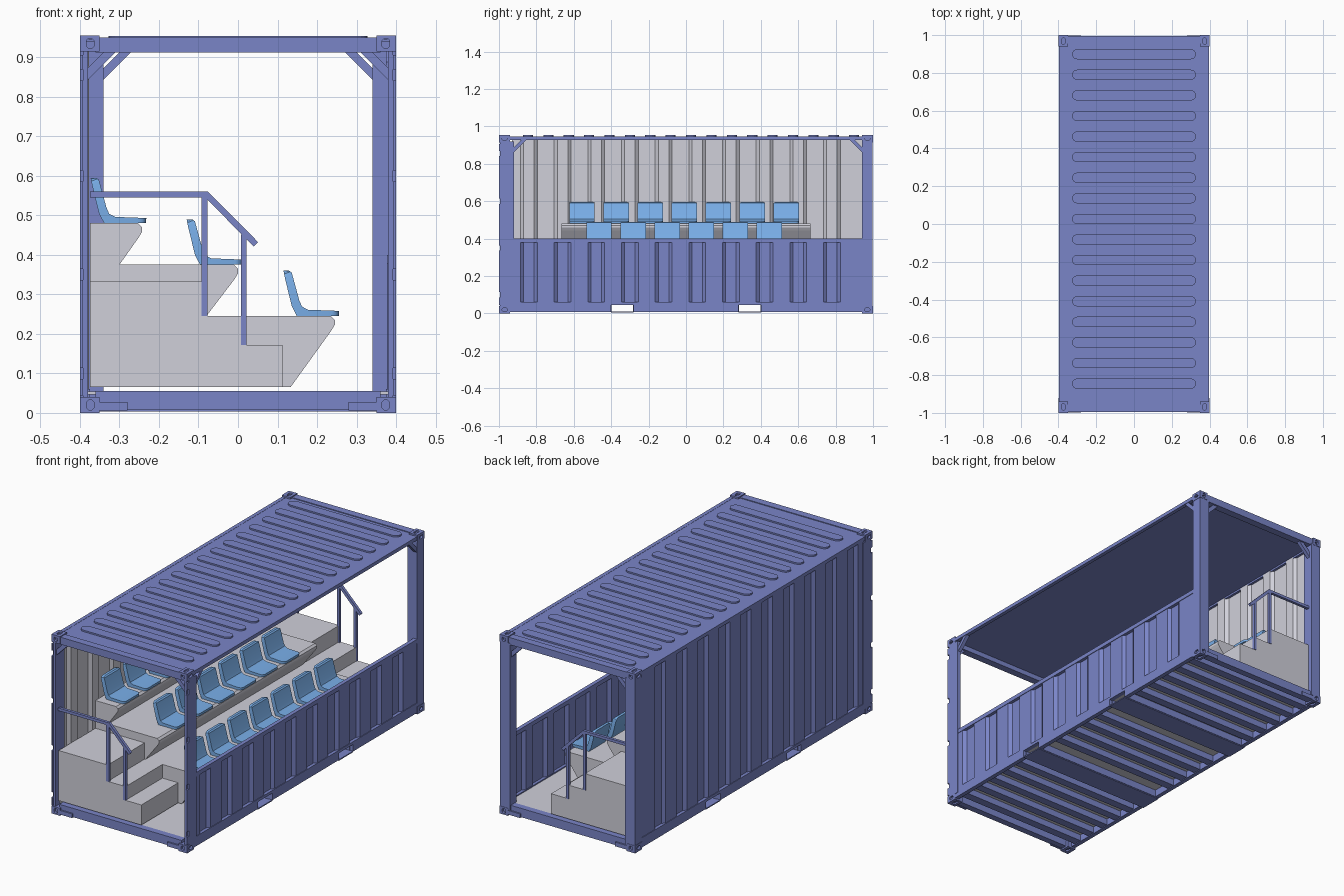
import bpy, bmesh, math

cube = bpy.data.objects.get("Cube")
if cube:
    bpy.data.objects.remove(cube, do_unlink=True)


def material(name, rgb):
    m = bpy.data.materials.new(name)
    m.use_nodes = True
    m.diffuse_color = (*rgb, 1)
    m.node_tree.nodes["Principled BSDF"].inputs["Base Color"].default_value = (*rgb, 1)
    return m


BLUE = material("container_blue", (0.195, 0.235, 0.575))
GREY = material("light_grey", (0.63, 0.63, 0.70))
SEAT = material("seat_blue", (0.20, 0.445, 0.85))
BOTH = (-1, 1)


class Part:
    """Collects boxes and extruded profiles into one object."""

    def __init__(self):
        self.bm = bmesh.new()

    def prism(self, pts, axis, a, b):
        place = {"x": lambda p, t: (t, p[0], p[1]),
                 "y": lambda p, t: (p[0], t, p[1]),
                 "z": lambda p, t: (p[0], p[1], t)}[axis]
        lo = [self.bm.verts.new(place(p, a)) for p in pts]
        hi = [self.bm.verts.new(place(p, b)) for p in pts]
        self.bm.faces.new(lo)
        self.bm.faces.new(hi[::-1])
        n = len(pts)
        for i in range(n):
            j = (i + 1) % n
            self.bm.faces.new((lo[i], hi[i], hi[j], lo[j]))

    def box(self, x0, x1, y0, y1, z0, z1):
        self.prism([(x0, y0), (x1, y0), (x1, y1), (x0, y1)], "z", z0, z1)

    def finish(self, name, *mats):
        bmesh.ops.recalc_face_normals(self.bm, faces=self.bm.faces[:])
        me = bpy.data.meshes.new(name)
        self.bm.to_mesh(me)
        self.bm.free()
        for m in mats:
            me.materials.append(m)
        ob = bpy.data.objects.new(name, me)
        bpy.context.collection.objects.link(ob)
        return ob


def stadium(cx, cy, half, r, steps=8):
    """Slot outline, long in its first coordinate."""
    pts = []
    for side in BOTH:
        for i in range(steps + 1):
            a = math.pi * (i / steps - 0.5) + (math.pi if side < 0 else 0)
            pts.append((cx + side * half + r * math.cos(a), cy + r * math.sin(a)))
    return pts


def swap(pts):
    return [(q, p) for p, q in pts]


# Corner castings with lifting slots
castings, slots = Part(), Part()
for sx in BOTH:
    for sy in BOTH:
        for z0, z1, face in ((0, 0.04, 0), (0.915, 0.955, 0.955)):
            castings.box(sx * 0.35, sx * 0.4, sy * 0.94, sy, z0, z1)
            zc = (z0 + z1) / 2
            slots.prism(swap(stadium(zc, sx * 0.374, 0.003, 0.010)), "y", sy * 0.988, sy * 1.01)
            slots.prism(stadium(sy * 0.97, zc, 0.005, 0.009), "x", sx * 0.39, sx * 0.41)
            slots.prism(swap(stadium(sy * 0.968, sx * 0.374, 0.008, 0.009)), "z", face - 0.008, face + 0.008)
casting_ob = castings.finish("corner_castings", BLUE)
slot_ob = slots.finish("slot_cutter", BLUE)
slot_ob.hide_render = True
cut = casting_ob.modifiers.new("slots", "BOOLEAN")
cut.operation, cut.object, cut.solver = "DIFFERENCE", slot_ob, "EXACT"
bpy.context.view_layer.update()
cut_mesh = bpy.data.meshes.new_from_object(
    casting_ob.evaluated_get(bpy.context.evaluated_depsgraph_get()))
casting_ob.modifiers.clear()
casting_ob.data = cut_mesh
bpy.data.objects.remove(slot_ob, do_unlink=True)

# Posts: slim notched ones at the front, square ones at the back
front_posts, back_posts = Part(), Part()
for s in BOTH:
    front_posts.box(s * 0.38, s * 0.392, -0.995, -0.92, 0.03, 0.92)
    front_posts.box(s * 0.392, s * 0.4, -0.985, -0.92, 0.03, 0.92)
    notches = [0.1, 0.35, 0.6, 0.855]
    for lo, hi in zip([0.03] + notches, notches + [0.92]):
        front_posts.box(s * 0.392, s * 0.4, -1, -0.985, lo + 0.014, hi - 0.014)
    back_posts.box(s * 0.34, s * 0.398, 0.94, 0.998, 0.03, 0.92)
front_posts.finish("front_posts", BLUE)
back_posts.finish("back_posts", BLUE)

# End beams and diagonal corner braces
beams, braces = Part(), Part()
for s in BOTH:
    beams.box(-0.36, 0.36, s * 0.955, s * 0.995, 0.912, 0.95)
    beams.box(-0.36, 0.36, s * 0.955, s * 0.99, 0.008, 0.055)
    for sx in BOTH:
        beams.box(sx * 0.28, sx * 0.355, s * 0.985, s * 0.998, 0.006, 0.028)
        edge = 0.38 if s < 0 else 0.34
        drop = 0.072
        braces.prism([(sx * edge, 0.915 - drop), (sx * (edge - drop), 0.915),
                      (sx * (edge - drop + 0.03), 0.915), (sx * edge, 0.945 - drop)],
                     "y", s * 0.965, s * 0.985)
    corner = -0.92 if s < 0 else 0.94
    braces.prism([(corner, 0.862), (corner - s * 0.072, 0.934),
                  (corner - s * 0.046, 0.934), (corner, 0.888)], "x", 0.375, 0.395)
beams.finish("end_beams", BLUE)
braces.finish("corner_braces", BLUE)

# Side rails, broken at the forklift pockets
rails = Part()
for s in BOTH:
    rails.box(s * 0.375, s * 0.398, -0.95, 0.95, 0.045, 0.06)
    for y0, y1 in ((-0.95, -0.4), (-0.28, 0.28), (0.4, 0.95)):
        rails.box(s * 0.375, s * 0.398, y0, y1, 0.008, 0.045)
    rails.box(s * 0.378, s * 0.398, -0.95, 0.95, 0.928, 0.947)
rails.box(0.377, 0.398, -0.93, 0.95, 0.378, 0.4)
rails.finish("side_rails", BLUE)

# Floor, cross members and forklift pockets
floor = Part()
floor.box(-0.38, 0.38, -0.96, 0.96, 0.046, 0.054)
floor.finish("floor", GREY)
under = Part()
for i in range(18):
    y = -0.8925 + 0.105 * i
    if abs(abs(y) - 0.34) > 0.08:
        under.box(-0.38, 0.38, y - 0.022, y + 0.022, 0.012, 0.047)
for s in BOTH:
    under.box(-0.398, 0.398, s * 0.28, s * 0.4, 0.004, 0.010)
    for y in (0.277, 0.397):
        under.box(-0.38, 0.38, s * y, s * (y + 0.006), 0.008, 0.047)
under.finish("floor_cross_members", BLUE)


# Corrugated side walls
def corrugated(side, z0, z1):
    line = [(0.395, -0.93)]
    for i in range(10):
        c = -0.84 + 0.18 * i
        line += [(0.395, c - 0.045), (0.381, c - 0.028), (0.381, c + 0.028), (0.395, c + 0.045)]
    line.append((0.395, 0.95))
    inner = [(x - 0.004, y) for x, y in reversed(line)]
    wall = Part()
    wall.prism([(side * x, y) for x, y in line + inner], "z", z0, z1)
    return wall


corrugated(1, 0.055, 0.38).finish("low_side_wall", BLUE)
full_wall = corrugated(-1, 0.055, 0.935).finish("full_side_wall", BLUE, GREY)
for f in full_wall.data.polygons:
    f.material_index = 1 if f.normal.x > 0.3 else 0

# Roof with pressed ribs
roof = Part()
roof.box(-0.397, 0.397, -0.995, 0.995, 0.938, 0.946)
for i in range(17):
    roof.prism(stadium(0, -0.845 + 0.109 * i, 0.301, 0.027), "z", 0.944, 0.954)
roof.finish("ribbed_roof", BLUE)


# Seating tiers with undercut rounded noses
def nose(x, z):
    return [(x - 0.009, z - 0.037), (x, z - 0.022), (x, z - 0.01), (x - 0.01, z)]


tiers = Part()
tiers.prism([(-0.375, 0.065), (0.133, 0.065)] + nose(0.245, 0.245) + [(-0.08, 0.245)]
            + nose(0.0, 0.375) + [(-0.3, 0.375)] + nose(-0.243, 0.48) + [(-0.375, 0.48)],
            "y", -0.665, 0.665)
tiers.finish("seating_tiers", GREY)

# Stairs and handrails at both ends
stairs, handrails = Part(), Part()
for s in BOTH:
    stairs.prism([(-0.375, 0.065), (0.113, 0.065), (0.113, 0.172), (0.02, 0.172),
                  (0.02, 0.245), (-0.085, 0.245), (-0.085, 0.332), (-0.375, 0.332)],
                 "y", s * 0.664, s * 0.975)
    y0, y1 = s * 0.963, s * 0.978
    handrails.prism([(-0.375, 0.545), (-0.083, 0.545), (0.04, 0.421), (0.051, 0.432),
                     (-0.076, 0.56), (-0.375, 0.56)], "y", y0, y1)
    handrails.box(-0.092, -0.077, y0, y1, 0.245, 0.55)
    handrails.box(0.008, 0.022, y0, y1, 0.172, 0.452)
stairs.finish("end_stairs", GREY)
handrails.finish("handrails", BLUE)

# Moulded seat: bent profile with rounded corners
shell = Part()
shell.prism([(0.034, 0), (0.14, 0), (0.141, 0.013), (0.062, 0.016), (0.047, 0.024), (0.04, 0.04),
             (0.021, 0.11), (0.014, 0.115), (0.0, 0.115), (0.004, 0.095), (0.021, 0.025)],
            "y", -0.068, 0.068)
tips = [e for e in shell.bm.edges
        if abs(e.verts[0].co.y - e.verts[1].co.y) < 0.001
        and (min(v.co.x for v in e.verts) > 0.13
             or min(v.co.z for v in e.verts) > 0.112)]
bmesh.ops.bevel(shell.bm, geom=tips, offset=0.018, segments=3, profile=0.5, affect="EDGES")
first = shell.finish("seat", SEAT)
bpy.context.view_layer.objects.active = first
first.select_set(True)
bpy.ops.object.shade_smooth_by_angle(angle=math.radians(35))
rows = ((0.115, 0.245, -0.556, 7), (-0.13, 0.375, -0.465, 6), (-0.373, 0.48, -0.556, 7))
spots = [(x, y + 0.182 * i, z) for x, z, y, n in rows for i in range(n)]
first.location = spots[0]
for spot in spots[1:]:
    seat = first.copy()
    seat.location = spot
    bpy.context.collection.objects.link(seat)
